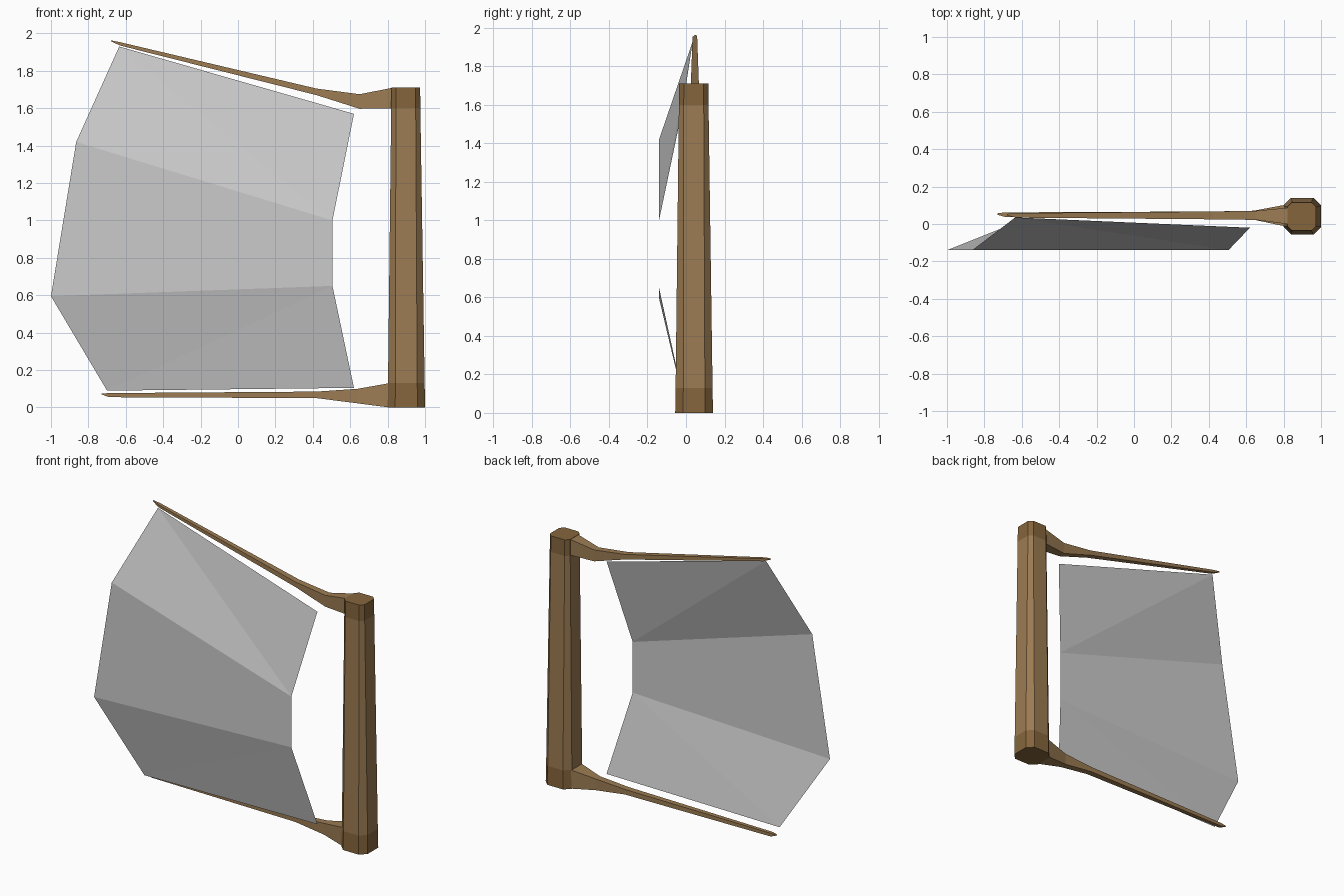
import bpy

if "Cube" in bpy.data.objects:
    bpy.data.objects.remove(bpy.data.objects["Cube"])


def material(name, colour):
    m = bpy.data.materials.new(name)
    m.diffuse_color = (*colour, 1)
    m.use_nodes = True
    m.node_tree.nodes["Principled BSDF"].inputs["Base Color"].default_value = m.diffuse_color
    return m


wood = material("wood", (0.33, 0.20, 0.085))
dark_wood = material("dark_wood", (0.235, 0.13, 0.045))


def make(name, verts, faces, mats=()):
    me = bpy.data.meshes.new(name)
    me.from_pydata(verts, [], faces)
    ob = bpy.data.objects.new(name, me)
    bpy.context.collection.objects.link(ob)
    for m in mats:
        me.materials.append(m)
    return ob


def loft(name, rings, mats):
    """Skin a list of equal-length rings and cap both ends."""
    n = len(rings[0])
    verts = [v for r in rings for v in r]
    faces = [(k * n + i, k * n + (i + 1) % n, (k + 1) * n + (i + 1) % n, (k + 1) * n + i)
             for k in range(len(rings) - 1) for i in range(n)]
    faces += [tuple(range(n))[::-1], tuple(range(len(verts) - n, len(verts)))]
    return make(name, verts, faces, mats)


def octagon(cx, cy, z, hx, hy, c):
    pts = [(hx, -hy + c), (hx, hy - c), (hx - c, hy), (-hx + c, hy),
           (-hx, hy - c), (-hx, -hy + c), (-hx + c, -hy), (hx - c, -hy)]
    return [(cx + x, cy + y, z) for x, y in pts]


# Tapered eight-sided post with darker end bands
post = loft("post", [octagon(0.9, 0.042, 0, 0.1, 0.098, 0.04),
                     octagon(0.9, 0.042, 0.13, 0.098, 0.096, 0.04),
                     octagon(0.897, 0.040, 1.60, 0.078, 0.077, 0.025),
                     octagon(0.897, 0.040, 1.71, 0.077, 0.076, 0.025)], [wood, dark_wood])
for p in post.data.polygons:
    if p.center.z < 0.12 or p.center.z > 1.6:
        p.material_index = 1


# Arms: stations of (x, z low, z high, y centre, half width)
def arm(name, stations):
    rings = [[(x, y - w, lo), (x, y + w, lo), (x, y + w, hi), (x, y - w, hi)]
             for x, lo, hi, y, w in stations]
    loft(name, rings, [wood])


arm("upper_arm", [(0.83, 1.60, 1.71, 0.043, 0.045), (0.65, 1.597, 1.675, 0.046, 0.024),
                  (0.42, 1.67, 1.705, 0.046, 0.021), (-0.63, 1.935, 1.953, 0.046, 0.012),
                  (-0.68, 1.958, 1.963, 0.05, 0.004)])
arm("lower_arm", [(0.81, 0.0, 0.13, 0.045, 0.058), (0.64, 0.022, 0.10, 0.047, 0.024),
                  (0.42, 0.05, 0.085, 0.046, 0.021), (-0.69, 0.055, 0.077, 0.05, 0.012),
                  (-0.73, 0.070, 0.074, 0.053, 0.004)])

# Folded sail sheet: outer and inner edge from top to bottom
outer = [(-0.635, 0.035, 1.93), (-0.865, -0.14, 1.42), (-1.0, -0.14, 0.595), (-0.70, -0.02, 0.09)]
inner = [(0.62, -0.02, 1.57), (0.505, -0.14, 1.0), (0.505, -0.14, 0.65), (0.62, -0.02, 0.105)]
make("sail", outer + inner, [(0, 1, 5), (0, 5, 4), (1, 2, 6, 5), (2, 3, 6), (3, 7, 6)])
